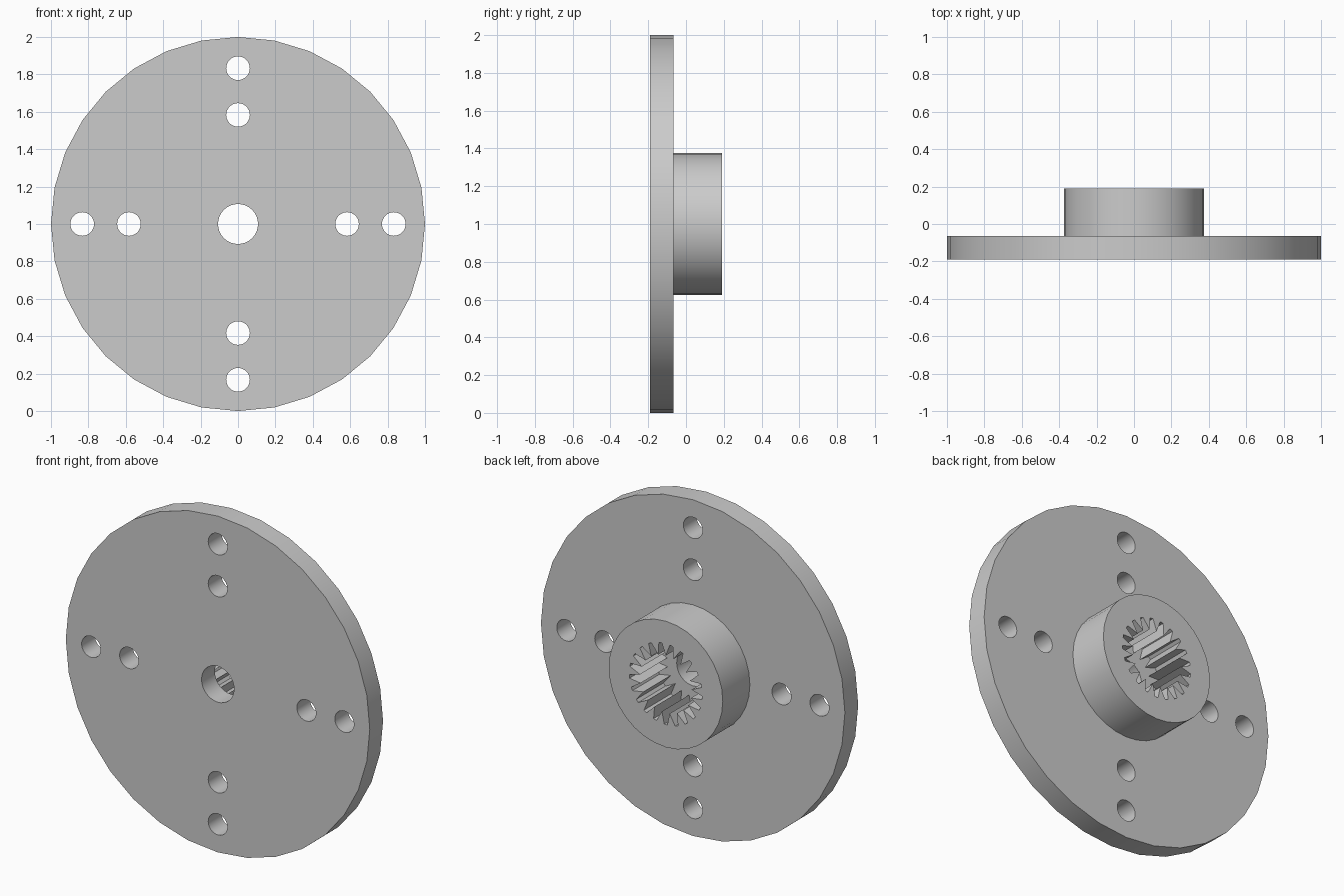
import bpy, bmesh
from math import sin, cos, pi, radians
from mathutils import Matrix

cube = bpy.data.objects.get("Cube")
if cube:
    bpy.data.objects.remove(cube)

# Single plain grey material
grey = bpy.data.materials.new("plain grey")
grey.use_nodes = True
colour = (0.6, 0.6, 0.6, 1)
grey.diffuse_color = colour
grey.node_tree.nodes["Principled BSDF"].inputs["Base Color"].default_value = colour


def circle(radius, x=0, z=0, sides=32):
    return [(x + radius * cos(2 * pi * i / sides),
             z + radius * sin(2 * pi * i / sides)) for i in range(sides)]


def spline_bore(teeth, tip, root):
    """Toothed outline: pointed teeth inward, narrow flat grooves outward."""
    pitch = 2 * pi / teeth
    points = []
    for i in range(teeth):
        for radius, offset in ((tip, 0), (root, 0.36), (root, 0.64)):
            a = pi / 2 + (i + offset) * pitch
            points.append((radius * cos(a), radius * sin(a)))
    return points


def extruded(name, outlines, y_front, y_back):
    """Fill nested outlines, holes included, and extrude them along y."""
    curve = bpy.data.curves.new(name, "CURVE")
    curve.dimensions = "2D"
    curve.fill_mode = "BOTH"
    curve.extrude = (y_back - y_front) / 2
    for outline in outlines:
        loop = curve.splines.new("POLY")
        loop.points.add(len(outline) - 1)
        for point, (x, z) in zip(loop.points, outline):
            point.co = (x, z, 0, 1)
        loop.use_cyclic_u = True
    helper = bpy.data.objects.new(name + " outline", curve)
    mesh = bpy.data.meshes.new_from_object(helper)
    bpy.data.objects.remove(helper)
    bpy.data.curves.remove(curve)

    # Stand upright, weld the caps to the walls
    mesh.transform(Matrix.Translation((0, (y_front + y_back) / 2, 1))
                   @ Matrix.Rotation(pi / 2, 4, "X"))
    bm = bmesh.new()
    bm.from_mesh(mesh)
    bmesh.ops.remove_doubles(bm, verts=bm.verts, dist=0.0005)
    bmesh.ops.recalc_face_normals(bm, faces=bm.faces)
    bm.to_mesh(mesh)
    bm.free()
    mesh.materials.clear()
    mesh.materials.append(grey)

    obj = bpy.data.objects.new(name, mesh)
    bpy.context.collection.objects.link(obj)
    bpy.ops.object.select_all(action="DESELECT")
    obj.select_set(True)
    bpy.context.view_layer.objects.active = obj
    bpy.ops.object.shade_smooth_by_angle(angle=radians(30))
    return obj


# Disc with a centre hole and two bolt holes on each of four arms
holes = [circle(0.107)]
for dx, dz in ((1, 0), (0, 1), (-1, 0), (0, -1)):
    for distance in (0.583, 0.833):
        holes.append(circle(0.063, dx * distance, dz * distance))
extruded("disc", [circle(1)] + holes, -0.19, -0.065)

# Hub on the back with a toothed bore
extruded("hub", [circle(0.375), spline_bore(21, 0.17, 0.24)], -0.065, 0.19)
